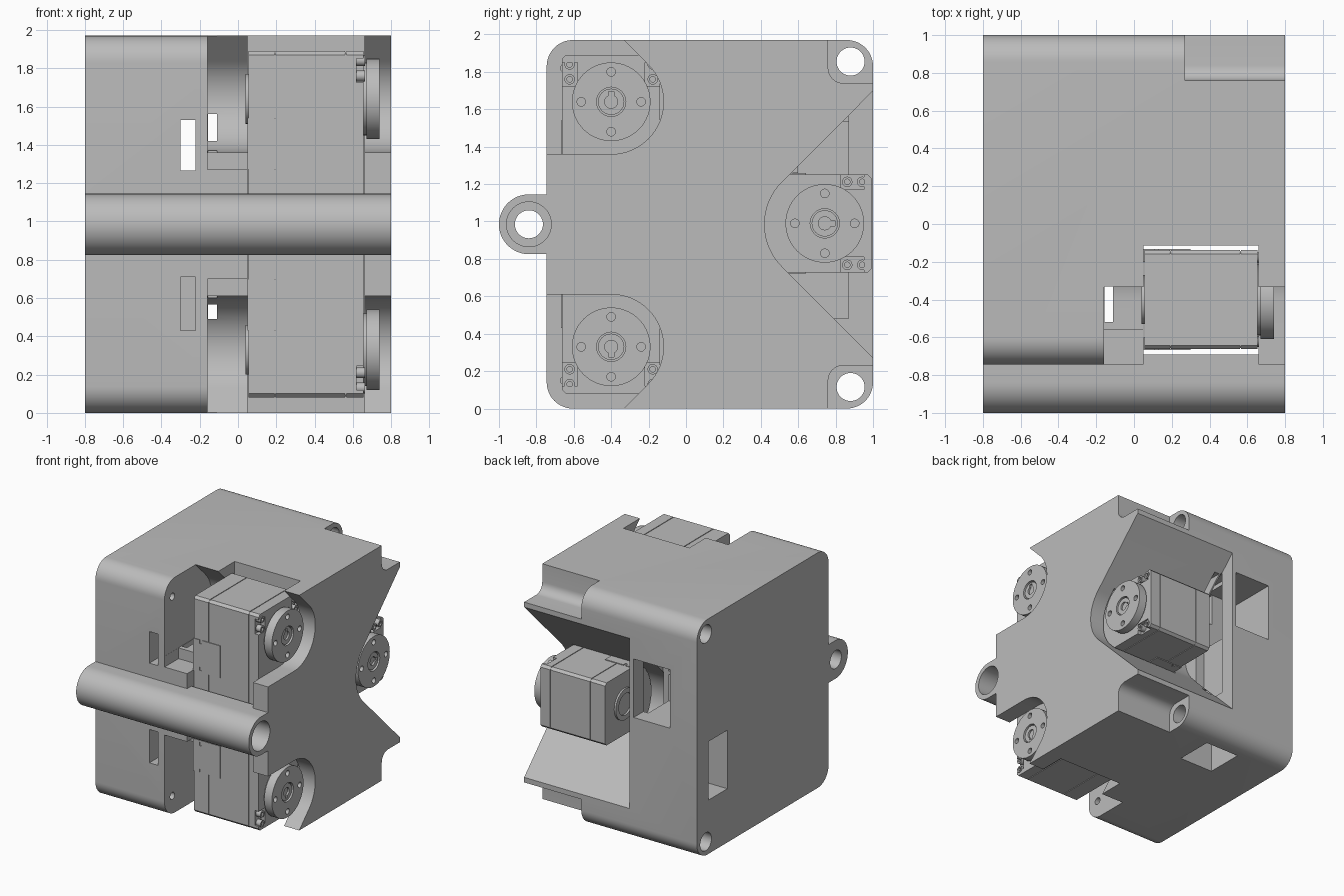
import bpy, bmesh, math
from mathutils import Matrix

cube = bpy.data.objects.get("Cube")
if cube:
    bpy.data.objects.remove(cube, do_unlink=True)

grey = bpy.data.materials.new("grey plastic")
grey.use_nodes = True
GREY = (0.5, 0.5, 0.5, 1)
grey.diffuse_color = GREY
grey.node_tree.nodes["Principled BSDF"].inputs["Base Color"].default_value = GREY

HEIGHT = 1.97
MID = HEIGHT / 2


def prism(name, pts, x0, x1):
    """Extrude a (y, z) outline along x."""
    bm = bmesh.new()
    face = bm.faces.new([bm.verts.new((x0, y, z)) for y, z in pts])
    out = bmesh.ops.extrude_face_region(bm, geom=[face])
    verts = [v for v in out["geom"] if isinstance(v, bmesh.types.BMVert)]
    bmesh.ops.translate(bm, verts=verts, vec=(x1 - x0, 0, 0))
    bmesh.ops.recalc_face_normals(bm, faces=bm.faces)
    mesh = bpy.data.meshes.new(name)
    bm.to_mesh(mesh)
    bm.free()
    mesh.materials.append(grey)
    ob = bpy.data.objects.new(name, mesh)
    bpy.context.collection.objects.link(ob)
    return ob


def arc(y, z, r, a0, a1, n=12):
    steps = [math.radians(a0 + (a1 - a0) * i / n) for i in range(n + 1)]
    return [(y + r * math.cos(a), z + r * math.sin(a)) for a in steps]


def box(name, x, y, z):
    return prism(name, [(y[0], z[0]), (y[1], z[0]), (y[1], z[1]), (y[0], z[1])], *x)


def disc(name, y, z, r, x0, x1, n=40):
    return prism(name, arc(y, z, r, 0, 360, n)[:-1], x0, x1)


def combine(ob, other, how="DIFFERENCE"):
    mod = ob.modifiers.new(how, "BOOLEAN")
    mod.operation, mod.object, mod.solver = how, other, "EXACT"
    bpy.context.view_layer.objects.active = ob
    bpy.ops.object.modifier_apply(modifier=mod.name)
    bpy.data.objects.remove(other, do_unlink=True)


def smooth(ob):
    bpy.ops.object.select_all(action="DESELECT")
    ob.select_set(True)
    bpy.context.view_layer.objects.active = ob
    bpy.ops.object.shade_smooth_by_angle(angle=math.radians(30))


def flip(pts, low):
    return [(y, HEIGHT - z) for y, z in pts] if low else pts


def span(a, b, low):
    return (HEIGHT - b, HEIGHT - a) if low else (a, b)


# Housing block with rounded long edges
R, FRONT = 0.14, -0.745
lo, hi = R, HEIGHT - R
outline = (arc(1 - R, lo, R, -90, 0) + arc(1 - R, hi, R, 0, 90)
           + arc(FRONT + R, hi, R, 90, 180) + arc(FRONT + R, lo, R, 180, 270))
housing = prism("housing", outline, -0.8, 0.8)

# Front hinge barrel
barrel = arc(-0.84, MID, 0.16, 90, 270, 24) + [(-0.69, MID - 0.16), (-0.69, MID + 0.16)]

for low in (False, True):
    # Horn pocket, open to the front and top
    pocket = [(-1.2, 1.36)] + arc(-0.4, 1.64, 0.28, -90, 45, 24) + [(-0.53, 2.17), (-1.2, 2.17)]
    combine(housing, prism("cut", flip(pocket, low), -0.16, 0.9))
    # Cable ledge beside the servo
    combine(housing, box("cut", (-0.159, 0.06), (-1.1, -0.56), span(1.27, 1.6, low)))
    # Recess behind the corner lug
    notch = [(1.2, 1.74), (1.2, 2.2), (0.76, 2.2)] + arc(0.84, 1.82, 0.08, 180, 270, 8)
    combine(housing, prism("cut", flip(notch, low), 0.27, 0.9))
    # Lug bore and screw hole
    z = span(1.855, 1.855, low)[0]
    combine(housing, disc("cut", 0.88, z, 0.075, -0.9, 0.9))
    z = span(1.82, 1.82, low)[0]
    combine(housing, disc("cut", -0.64, z, 0.03, -0.3, -0.1, 16))

# Servo channel, then the barrel added across it
combine(housing, box("cut", (0.05, 0.66), (-1.1, -0.115), (-0.1, 2.1)))
combine(housing, prism("barrel", barrel, -0.8, 0.8), "UNION")
combine(housing, disc("cut", -0.84, MID, 0.075, -0.9, 0.9))
combine(housing, disc("cut", -0.84, MID, 0.12, 0.4, 0.9))

# Rear V opening with a rounded root, servo bay and wall recess
vee = [(1.3, MID + 1.013)] + arc(0.74, MID, 0.32, 135, 225, 24) + [(1.3, MID - 1.013)]
combine(housing, prism("cut", vee, -0.177, 0.9))
combine(housing, box("cut", (0.03, 0.67), (0.1, 0.8), (0.715, 1.255)))
combine(housing, box("cut", (-0.26, -0.17), (0.55, 0.87), (0.48, 1.57)))

# Cable windows: front slots, back, side, bottom and vertical passage
windows = [
    ((-0.3, -0.222), (-0.9, 1.1), (1.265, 1.53)),
    ((-0.3, -0.222), (-0.9, -0.4), (0.43, 0.71)),
    ((-0.55, -0.215), (0.6, 1.1), (1.045, 1.535)),
    ((-0.9, -0.4), (0.595, 0.845), (0.45, 0.94)),
    ((-0.38, -0.065), (0.5, 0.82), (-0.1, 0.44)),
    ((-0.157, -0.11), (-0.52, -0.33), (-0.1, 2.1)),
    ((-0.157, -0.11), (-0.9, 0.95), (1.42, 1.56)),
    ((-0.157, -0.11), (-0.9, 0.95), (0.49, 0.565)),
]
for w in windows:
    combine(housing, box("cut", *w))
smooth(housing)


def servo(name, y, z, angle):
    """Servo with its horn axis along +x; its near end points up at angle 0."""
    W, TOP, BOTTOM = 0.262, 0.25, -0.61
    c = 0.02
    shape = [(-W + c, BOTTOM), (W - c, BOTTOM), (W, BOTTOM + c), (W, TOP - c),
             (W - c, TOP), (-W + c, TOP), (-W, TOP - c), (-W, BOTTOM + c)]
    body = prism(name + "_body", shape, 0.055, 0.655)
    # Case seams
    for x in (0.19, 0.56):
        seam = box("seam", (x, x + 0.006), (-0.4, 0.4), (-0.8, 0.4))
        core = box("core", (x - 0.1, x + 0.1), (-W + 0.006, W - 0.006), (BOTTOM + 0.006, TOP - 0.006))
        combine(seam, core)
        combine(body, seam)
    # Stepped front corners with screw bosses
    parts = []
    for s in (-1, 1):
        ys = sorted((s * 0.18, s * 0.3))
        combine(body, box("cut", (0.62, 0.7), ys, (0.085, 0.21)))
        for h in (0.12, 0.2):
            ring = disc(name + "_boss", s * 0.222, h, 0.028, 0.6, 0.662, 16)
            combine(ring, disc("cut", s * 0.222, h, 0.015, 0.63, 0.7, 12))
            parts.append(ring)
        # Connector cover on the flank with two clip slots
        cover = box(name + "_cover", (0.05, 0.3), sorted((s * 0.2, s * (W + 0.006))), (-0.37, -0.1))
        for h in (-0.355, -0.13):
            combine(cover, box("cut", (0.11, 0.13), sorted((s * 0.245, s * 0.3)), (h, h + 0.03)))
        parts.append(cover)
    # Output horn: collar, drilled disc and hub
    parts.append(disc(name + "_collar", 0, 0, 0.19, 0.64, 0.675))
    horn = disc(name + "_horn", 0, 0, 0.21, 0.67, 0.74, 56)
    for i in range(4):
        a = i * math.pi / 2
        combine(horn, disc("cut", 0.16 * math.cos(a), 0.16 * math.sin(a), 0.023, 0.69, 0.8, 16))
    combine(horn, disc("cut", 0, 0, 0.078, 0.71, 0.8))
    hub = disc(name + "_hub", 0, 0, 0.07, 0.7, 0.73)
    combine(hub, disc("cut", 0, 0, 0.035, 0.715, 0.8, 20))
    combine(hub, box("cut", (0.715, 0.8), (-0.014, 0.014), (0, 0.055)))
    # Rear idler ring
    idler = disc(name + "_idler", 0, 0, 0.13, 0.04, 0.07)
    combine(idler, disc("cut", 0, 0, 0.09, 0.0, 0.055))
    for ob in [body, horn, hub, idler] + parts:
        ob.data.transform(Matrix.Translation((0, y, z)) @ Matrix.Rotation(angle, 4, "X"))
        smooth(ob)


servo("upper_servo", -0.4, 1.64, 0)
servo("lower_servo", -0.4, HEIGHT - 1.64, math.pi)
servo("rear_servo", 0.742, MID + 0.005, -math.pi / 2)
